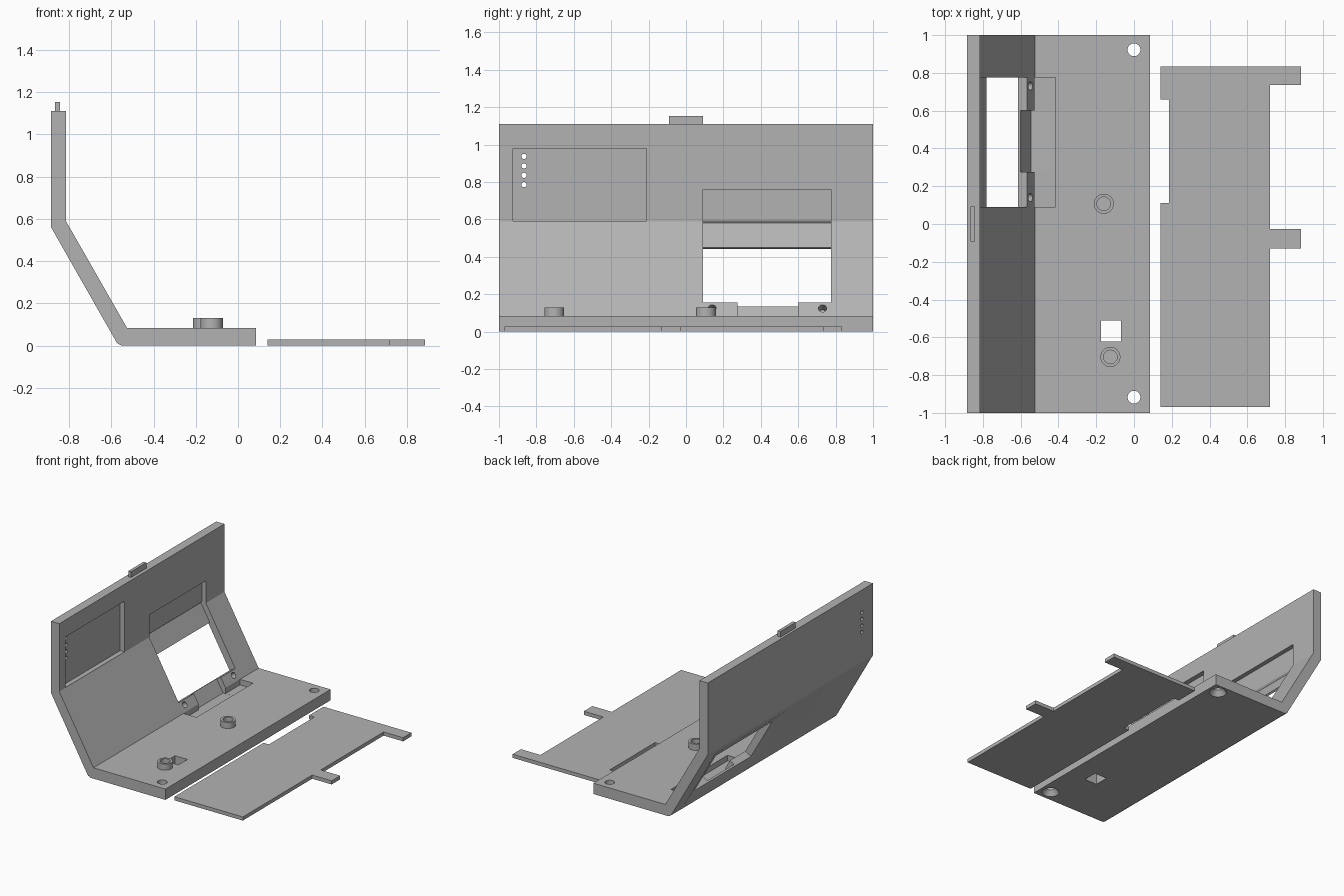
import bpy, bmesh, math
from mathutils import Vector

if "Cube" in bpy.data.objects:
    bpy.data.objects.remove(bpy.data.objects["Cube"])

grey = bpy.data.materials.new("plastic grey")
grey.diffuse_color = (0.45, 0.45, 0.45, 1)
grey.use_nodes = True
grey.node_tree.nodes["Principled BSDF"].inputs["Base Color"].default_value = grey.diffuse_color


def finish(name, bm):
    bmesh.ops.recalc_face_normals(bm, faces=bm.faces)
    me = bpy.data.meshes.new(name)
    bm.to_mesh(me)
    bm.free()
    me.materials.append(grey)
    ob = bpy.data.objects.new(name, me)
    bpy.context.collection.objects.link(ob)
    return ob


def loft(name, a, b):
    """Closed solid between two matching outlines."""
    bm = bmesh.new()
    va = [bm.verts.new(p) for p in a]
    vb = [bm.verts.new(p) for p in b]
    bm.faces.new(va)
    bm.faces.new(vb)
    for i in range(len(va)):
        j = (i + 1) % len(va)
        bm.faces.new((va[i], va[j], vb[j], vb[i]))
    return finish(name, bm)


def side_prism(name, pts, y0, y1):
    return loft(name, [(x, y0, z) for x, z in pts], [(x, y1, z) for x, z in pts])


def box(name, x0, x1, y0, y1, z0, z1):
    return side_prism(name, [(x0, z0), (x1, z0), (x1, z1), (x0, z1)], y0, y1)


def cone(name, p0, p1, r0, r1, n=32):
    p0, p1 = Vector(p0), Vector(p1)
    q = (p1 - p0).to_track_quat('Z', 'Y')
    ring = [Vector((math.cos(2 * math.pi * i / n), math.sin(2 * math.pi * i / n), 0)) for i in range(n)]
    return loft(name, [p0 + q @ (v * r0) for v in ring], [p1 + q @ (v * r1) for v in ring])


def boolean(ob, other, op='DIFFERENCE'):
    m = ob.modifiers.new("cut", 'BOOLEAN')
    m.object, m.operation, m.solver = other, op, 'EXACT'
    bpy.context.view_layer.objects.active = ob
    bpy.ops.object.modifier_apply(modifier=m.name)
    bpy.data.objects.remove(other)


# Sloped wall coordinates: s runs down the slope, t inwards from its outer face
def slope(s, t, y=None):
    x, z = -0.885 + 0.497 * s + 0.868 * t, 0.56 - 0.868 * s + 0.497 * t
    return (x, z) if y is None else (x, y, z)


# Bent housing: base, slope and upright wall
housing = side_prism("housing", [
    (-0.885, 1.11), (-0.885, 0.56), (-0.573, 0.012), (-0.552, 0), (0.085, 0),
    (0.085, 0.083), (-0.525, 0.083), (-0.815, 0.59), (-0.815, 1.11)], -1, 1)

Y0, Y1 = 0.09, 0.775
# Display pocket: upright recess, slope floor, middle channel and base recess
boolean(housing, side_prism("pocket", [
    (-0.848, 0.76), (-0.848, 0.595), (-0.857, 0.582), slope(0.3, 0.035),
    slope(0.3, 0.2), (-0.45, 0.76)], Y0, Y1))
boolean(housing, side_prism("channel", [
    slope(0.29, 0.035), slope(0.62, 0.035), (-0.43, 0.04), (-0.43, 0.3)], 0.275, 0.6))
boolean(housing, box("base_recess", -0.526, -0.415, Y0, Y1, 0.04, 0.3))

# Window through the slope with a wide chamfer on the outside
boolean(housing, side_prism("window", [
    slope(0.147, -0.05), slope(0.51, -0.05), slope(0.51, 0.15), slope(0.147, 0.15)], Y0, Y1))


def window_ring(g, t):
    return [slope(0.147 - g, t, Y0 - g), slope(0.51 + g, t, Y0 - g),
            slope(0.51 + g, t, Y1 + g), slope(0.147 - g, t, Y1 + g)]


boolean(housing, loft("window_chamfer", window_ring(-0.004, 0.021), window_ring(0.1, -0.003)))

# Screw holes in the posts under the window
for y in (0.14, 0.73):
    boolean(housing, cone("post_hole", slope(0.545, 0.02, y), slope(0.545, 0.12, y), 0.022, 0.022, 24))

# Second recess in the upright wall with a row of small holes
boolean(housing, box("panel_recess", -0.852, -0.7, -0.925, -0.21, 0.592, 0.98))
for z in (0.937, 0.886, 0.836, 0.786):
    boolean(housing, cone("light_hole", (-0.95, -0.866, z), (-0.75, -0.866, z), 0.014, 0.014, 20))

# Countersunk mounting holes
for y in (0.922, -0.917):
    boolean(housing, cone("mount_hole", (0, y, -0.1), (0, y, 0.2), 0.034, 0.034))
    boolean(housing, cone("countersink", (0, y, -0.005), (0, y, 0.04), 0.065, 0.033))

# Square cable opening
boolean(housing, box("cable_opening", -0.175, -0.07, -0.622, -0.512, -0.1, 0.2))

# Hollow bosses on the base
for i, (x, y) in enumerate(((-0.16, 0.107), (-0.125, -0.704))):
    boss = cone(f"boss_{i + 1}", (x, y, 0.082), (x, y, 0.13), 0.053, 0.053)
    boolean(boss, cone("bore", (x, y, 0.09), (x, y, 0.2), 0.036, 0.036))

# Tab on the top edge
box("top_tab", -0.866, -0.842, -0.092, 0.092, 1.105, 1.153)

# Separate cover plate with two tongues and a notch
outline = [(0.14, 0.835), (0.885, 0.835), (0.885, 0.735), (0.72, 0.735), (0.72, -0.027),
           (0.885, -0.027), (0.885, -0.13), (0.72, -0.13), (0.72, -0.97), (0.14, -0.97),
           (0.14, 0.11), (0.185, 0.11), (0.185, 0.66), (0.14, 0.66)]
loft("cover_plate", [(x, y, 0) for x, y in outline], [(x, y, 0.028) for x, y in outline])

# Smooth the round parts, keep edges sharp
for ob in bpy.context.scene.objects:
    ob.select_set(True)
bpy.context.view_layer.objects.active = housing
bpy.ops.object.shade_smooth_by_angle(angle=math.radians(25))
